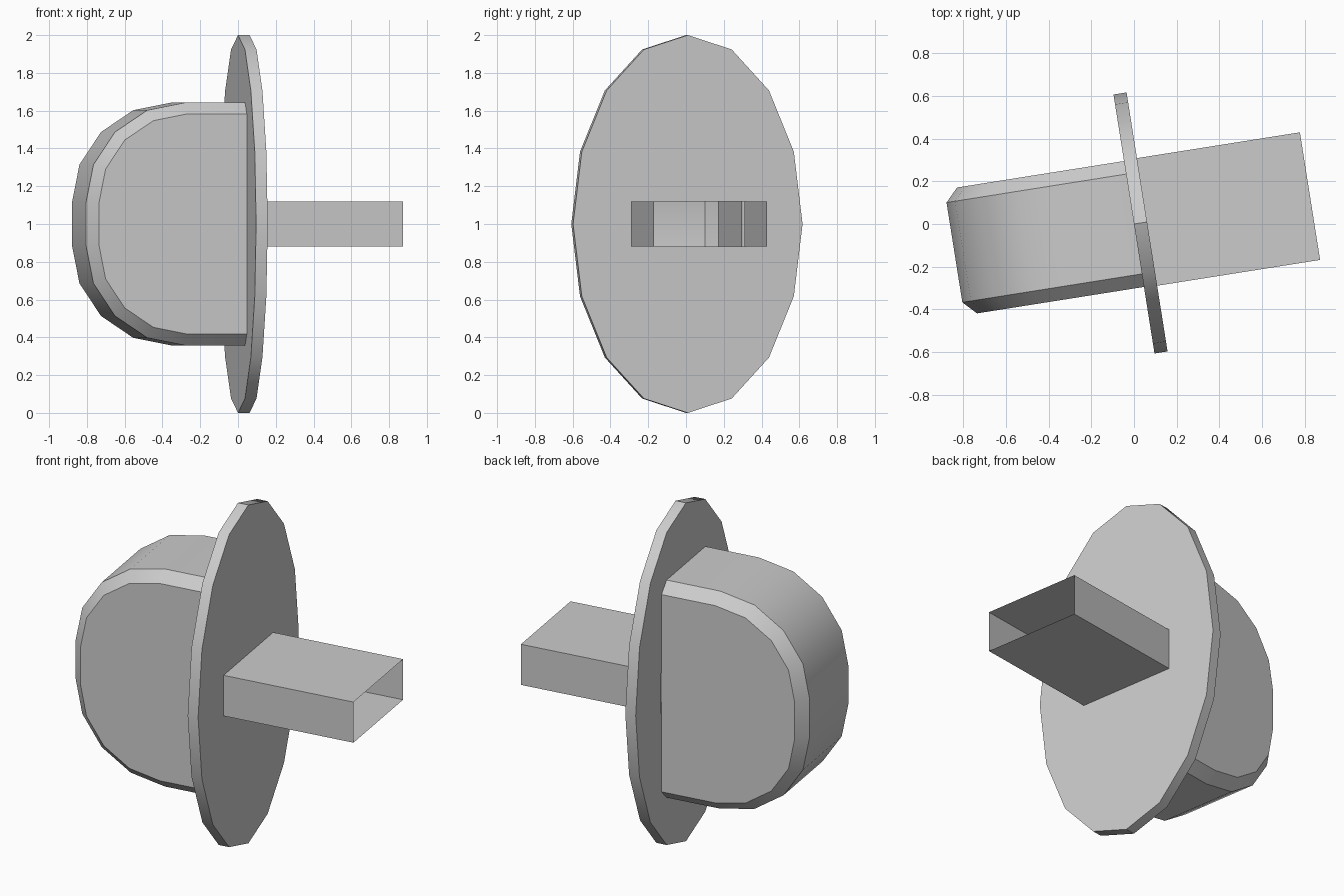
import bpy, bmesh
from math import sin, cos, pi, radians

if "Cube" in bpy.data.objects:
    bpy.data.objects.remove(bpy.data.objects["Cube"])

TURN = radians(9)      # whole model is turned about z
CZ = 1.0               # height of the common axis


def finish(name, bm):
    """Turn a bmesh built around the local axis into a placed object."""
    bmesh.ops.recalc_face_normals(bm, faces=bm.faces)
    me = bpy.data.meshes.new(name)
    bm.to_mesh(me)
    bm.free()
    ob = bpy.data.objects.new(name, me)
    bpy.context.collection.objects.link(ob)
    ob.location.z = CZ
    ob.rotation_euler.z = TURN
    bpy.ops.object.select_all(action='DESELECT')
    ob.select_set(True)
    bpy.context.view_layer.objects.active = ob
    bpy.ops.object.shade_smooth_by_angle(angle=radians(30))
    return ob


def ring(bm, pts):
    return [bm.verts.new(p) for p in pts]


def bridge(bm, a, b, closed=True):
    n = len(a)
    for i in range(n if closed else n - 1):
        j = (i + 1) % n
        bm.faces.new((a[i], a[j], b[j], b[i]))


def loop_edges(bm, vs):
    edges = []
    for i, v in enumerate(vs):
        w = vs[(i + 1) % len(vs)]
        edges.append(bm.edges.get((v, w)) or bm.edges.new((v, w)))
    return edges


def rect(x):
    return [(x, y, z) for y, z in ((-.303, -.12), (.303, -.12), (.303, .12), (-.303, .12))]


# oval plate: 16 sides, with a slot through both faces
bm = bmesh.new()
plates = []
for x in (0.0, 0.062):
    outer = ring(bm, [(x, .615 * sin(i * pi / 8), cos(i * pi / 8)) for i in range(16)])
    slot = ring(bm, rect(x))
    bmesh.ops.triangle_fill(bm, use_beauty=True, use_dissolve=False,
                            edges=loop_edges(bm, outer) + loop_edges(bm, slot))
    plates.append(outer)
bridge(bm, *plates)
finish("oval_plate", bm)

# open-ended rectangular sleeve
bm = bmesh.new()
bridge(bm, ring(bm, rect(0.062)), ring(bm, rect(0.836)))
finish("sleeve", bm)


# hollow rounded head with chamfered sides, open towards the plate
def head_profile(y, r):
    arc = [(-.32 - r * sin(i * pi / 8), .11 + r * cos(i * pi / 8)) for i in range(5)]
    half = [(0, .11 + r)] + arc
    return [(x, y, z) for x, z in half] + [(x, y, -z) for x, z in reversed(half)]


bm = bmesh.new()
rings = [ring(bm, head_profile(y, r)) for y, r in
         ((-.299, .473), (-.237, .533), (.237, .533), (.299, .473))]
for a, b in zip(rings, rings[1:]):
    bridge(bm, a, b, closed=False)
bm.faces.new(rings[0])
bm.faces.new(rings[-1])
finish("rounded_head", bm)
